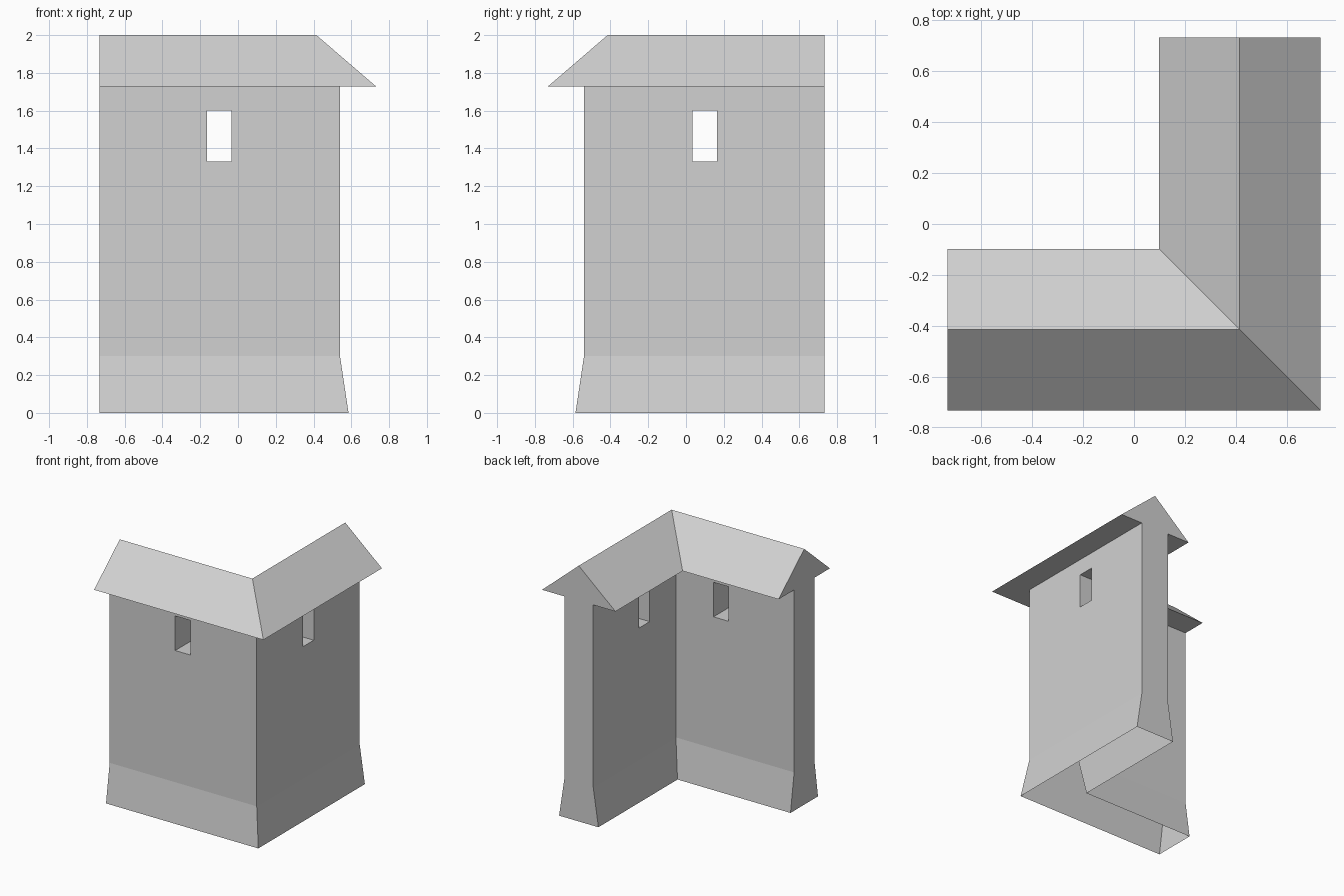
import bpy
import bmesh

if "Cube" in bpy.data.objects:
    bpy.data.objects.remove(bpy.data.objects["Cube"], do_unlink=True)

END = 0.7325      # distance of both wing ends from the centre
RIDGE = 0.415     # distance of the ridge line from the centre

stone = bpy.data.materials.new("light grey stone")
stone.use_nodes = True
grey = (0.64, 0.64, 0.64, 1)
stone.diffuse_color = grey
stone.node_tree.nodes["Principled BSDF"].inputs["Base Color"].default_value = grey


def add_object(name, bm):
    bmesh.ops.recalc_face_normals(bm, faces=bm.faces)
    mesh = bpy.data.meshes.new(name)
    bm.to_mesh(mesh)
    bm.free()
    mesh.materials.append(stone)
    obj = bpy.data.objects.new(name, mesh)
    bpy.context.collection.objects.link(obj)
    return obj


def add_box(name, low, high):
    bm = bmesh.new()
    bmesh.ops.create_cube(bm, size=1)
    for v in bm.verts:
        for i in range(3):
            v.co[i] = (low[i] + high[i]) / 2 + v.co[i] * (high[i] - low[i])
    return add_object(name, bm)


# Half of the cross-section: flared foot, wall, eave, ridge
half = [(0.17, 0), (0.125, 0.3), (0.125, 1.727), (0.3175, 1.727)]
section = half + [(0, 2)] + [(-d, z) for d, z in reversed(half)]

# Sweep the section along the L-shaped path with a mitred corner
bm = bmesh.new()
stations = [
    [bm.verts.new((-END, -RIDGE - d, z)) for d, z in section],
    [bm.verts.new((RIDGE + d, -RIDGE - d, z)) for d, z in section],
    [bm.verts.new((RIDGE + d, END, z)) for d, z in section],
]
count = len(section)
for a, b in zip(stations, stations[1:]):
    for i in range(count):
        j = (i + 1) % count
        bm.faces.new((a[i], a[j], b[j], b[i]))
bm.faces.new(stations[0])
bm.faces.new(stations[-1])
tower = add_object("corner_wall_and_roof", bm)

# One narrow window through each wing
cutters = [
    add_box("front_window_cutter", (-0.165, -0.7, 1.33), (-0.035, -0.15, 1.6)),
    add_box("side_window_cutter", (0.15, 0.035, 1.33), (0.7, 0.165, 1.6)),
]
bpy.context.view_layer.objects.active = tower
for cutter in cutters:
    cutter.hide_render = True
    mod = tower.modifiers.new(cutter.name, "BOOLEAN")
    mod.operation = "DIFFERENCE"
    mod.solver = "EXACT"
    mod.object = cutter
    bpy.ops.object.modifier_apply(modifier=mod.name)
for cutter in cutters:
    bpy.data.objects.remove(cutter, do_unlink=True)

# Leave the foot open underneath
bm = bmesh.new()
bm.from_mesh(tower.data)
floor = [f for f in bm.faces if all(v.co.z < 0.001 for v in f.verts)]
bmesh.ops.delete(bm, geom=floor, context="FACES_ONLY")
for f in bm.faces:
    f.smooth = False
    f.material_index = 0
bm.to_mesh(tower.data)
bm.free()
